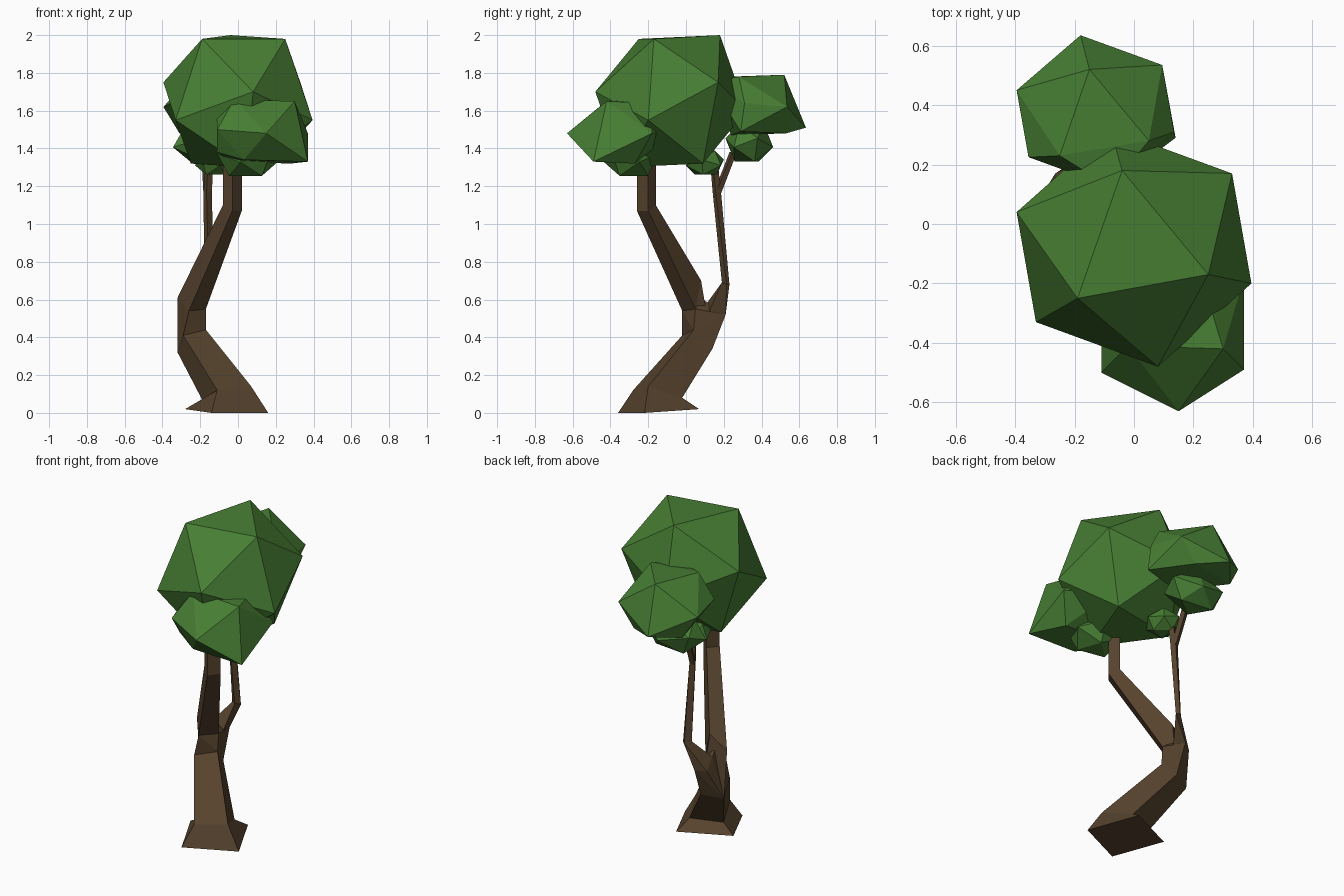
import bpy, bmesh, math
from mathutils import Vector, Matrix

if "Cube" in bpy.data.objects:
    bpy.data.objects.remove(bpy.data.objects["Cube"])


def material(name, rgb):
    m = bpy.data.materials.new(name)
    m.diffuse_color = (*rgb, 1)
    m.use_nodes = True
    m.node_tree.nodes["Principled BSDF"].inputs["Base Color"].default_value = m.diffuse_color
    return m


BARK = material("brown bark", (0.095, 0.056, 0.027))
LEAF = material("leaf green", (0.064, 0.21, 0.034))


def finish(bm, name, mat):
    bmesh.ops.recalc_face_normals(bm, faces=bm.faces[:])
    me = bpy.data.meshes.new(name)
    bm.to_mesh(me)
    bm.free()
    me.materials.append(mat)
    ob = bpy.data.objects.new(name, me)
    bpy.context.collection.objects.link(ob)
    return ob


def loft(name, rings):
    """Skin four-sided rings into a closed limb."""
    bm = bmesh.new()
    vs = [[bm.verts.new(p) for p in r] for r in rings]
    for a, b in zip(vs, vs[1:]):
        for i in range(4):
            j = (i + 1) % 4
            bm.faces.new((a[i], a[j], b[j], b[i]))
    bm.faces.new(vs[0][::-1])
    bm.faces.new(vs[-1])
    return finish(bm, name, BARK)


def hull(name, pts, mat):
    bm = bmesh.new()
    for p in pts:
        bm.verts.new(p)
    bmesh.ops.convex_hull(bm, input=bm.verts[:])
    loose = [v for v in bm.verts if not v.link_faces]
    bmesh.ops.delete(bm, geom=loose, context='VERTS')
    return finish(bm, name, mat)


def clump(name, centre, axes, extra=()):
    """Twenty-sided leaf clump from six corners and their opposites."""
    c = Vector(centre)
    pts = [c + s * Vector(a) for a in axes for s in (1, -1)]
    hull(name, pts + [c + Vector(e) for e in extra], LEAF)


def diamond(x, y, z, r):
    return [(x - r * .3, y - r, z), (x + r, y - r * .3, z),
            (x + r * .3, y + r, z), (x - r, y + r * .3, z)]


# Trunk: flared foot, leaning bole, elbow, then the main limb
knee = [(-.29, -.02, .41), (-.17, .04, .44), (-.20, .14, .34), (-.32, .08, .32)]
elbow = [(-.26, -.02, .54), (-.17, .05, .55), (-.22, .08, .70), (-.32, .05, .61)]
loft("trunk", [
    [(-.14, -.36, 0), (.16, -.22, 0), (.02, .07, .02), (-.28, -.07, .02)],
    [(-.11, -.28, .12), (.07, -.20, .14), (-.01, -.02, .08), (-.19, -.10, .07)],
    knee, elbow,
    [(-.03, -.26, 1.07), (.02, -.20, 1.07), (-.03, -.16, 1.10), (-.08, -.22, 1.10)],
    [(-.03, -.26, 1.38), (.02, -.20, 1.38), (-.03, -.16, 1.38), (-.08, -.22, 1.38)],
])

# Swelling where the thin branch leaves the trunk
collar = [(-.19, .12, .53), (-.205, .21, .52), (-.265, .17, .51), (-.26, .11, .58)]
hull("branch_collar", knee + elbow[:2] + [(-.25, .06, .62)] + collar, BARK)

# Thin branch and its fork
loft("thin_branch", [
    collar,
    [(-.155, .19, .69), (-.13, .215, .68), (-.15, .23, .68), (-.18, .20, .69)],
    diamond(-.16, .163, 1.17, .022),
    diamond(-.15, .145, 1.36, .02),
])
loft("branch_fork", [diamond(-.163, .165, 1.16, .02),
                     diamond(-.175, .25, 1.38, .02)])

# Three large leaf clumps
clump("crown", (0, -.08, 1.65), [
    (-.04, .26, .35), (-.19, -.17, .33), (.25, -.09, .33),
    (.395, -.12, -.10), (.08, -.40, .05), (-.33, -.25, -.10)])
clump("front_clump", (.13, -.34, 1.49), [
    (.17, -.08, .16), (-.15, -.07, .17), (.02, -.29, -.01),
    (.24, -.15, -.16), (-.24, -.16, .01), (-.10, -.15, -.15)],
    extra=[(-.24, -.08, -.11)])
clump("back_clump", (-.13, .38, 1.63), [
    (-.02, .14, .16), (-.12, -.15, .15), (.18, -.10, .15),
    (-.05, .255, -.12), (-.265, .07, -.01), (.225, .155, -.01)],
    extra=[(.27, -.09, -.14)])


# Small leaf clumps below
def small_clump(name, centre, size, turn):
    bm = bmesh.new()
    bmesh.ops.create_icosphere(
        bm, subdivisions=1, radius=1,
        matrix=Matrix.LocRotScale(Vector(centre), None, Vector(size))
        @ Matrix.Rotation(turn, 4, 'Z') @ Matrix.Rotation(math.radians(37), 4, 'Y'))
    finish(bm, name, LEAF)


small_clump("low_front_clump", (.05, -.29, 1.35), (.17, .15, .12), .3)
small_clump("low_middle_clump", (-.13, .10, 1.325), (.10, .11, .08), .9)
small_clump("low_back_clump", (-.16, .335, 1.43), (.20, .13, .125), 1.4)
